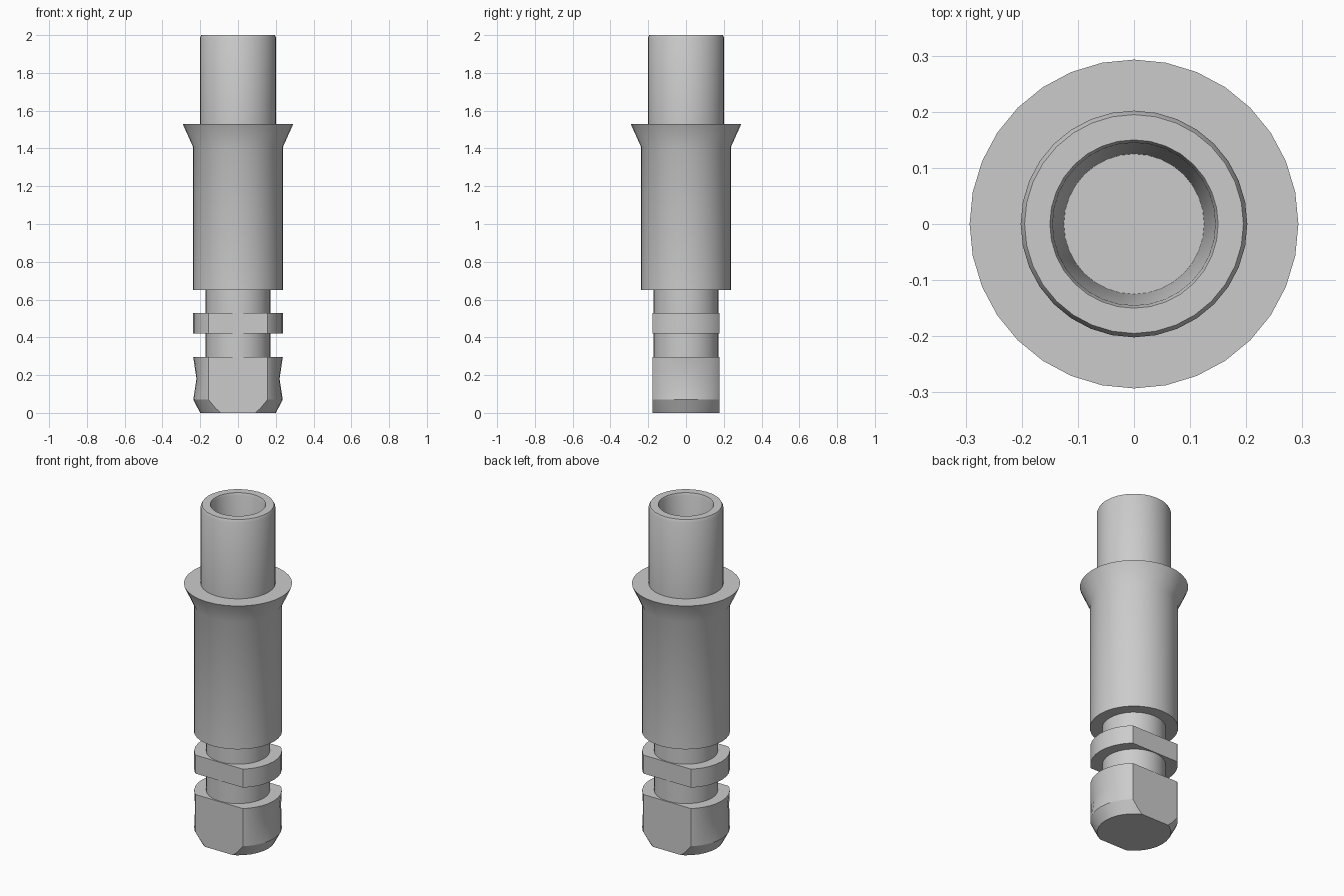
import bpy
import bmesh
import math
from mathutils import Vector

cube = bpy.data.objects.get("Cube")
if cube:
    bpy.data.objects.remove(cube, do_unlink=True)

grey = bpy.data.materials.new("plain_grey")
grey.use_nodes = True
GREY = (0.6, 0.6, 0.6, 1)
grey.diffuse_color = GREY
grey.node_tree.nodes["Principled BSDF"].inputs["Base Color"].default_value = GREY


def lathe(name, profile, segments=32, flat=None, dent=None):
    """Revolve (radius, z) points; optionally slice flats at y = +-flat
    and press the sides in at one height, dent = (z, depth)."""
    bm = bmesh.new()
    rings = []
    for radius, z in profile:
        ring = []
        for i in range(segments):
            a = math.tau * i / segments
            r = radius
            if dent and z == dent[0]:
                r -= dent[1] * max(0, (abs(math.cos(a)) - 0.75) * 4)
            ring.append(bm.verts.new((r * math.cos(a), r * math.sin(a), z)))
        rings.append(ring)
    for low, high in zip(rings, rings[1:]):
        for i in range(segments):
            j = (i + 1) % segments
            bm.faces.new((low[i], low[j], high[j], high[i]))
    bm.faces.new(rings[0][::-1])
    bm.faces.new(rings[-1])
    if flat:
        for side in (1, -1):
            cut = bmesh.ops.bisect_plane(
                bm, geom=bm.verts[:] + bm.edges[:] + bm.faces[:],
                plane_co=Vector((0, side * flat, 0)),
                plane_no=Vector((0, side, 0)), clear_outer=True)
            edges = [e for e in cut["geom_cut"] if isinstance(e, bmesh.types.BMEdge)]
            bmesh.ops.holes_fill(bm, edges=edges, sides=0)
    bmesh.ops.recalc_face_normals(bm, faces=bm.faces[:])
    mesh = bpy.data.meshes.new(name)
    bm.to_mesh(mesh)
    bm.free()
    mesh.materials.append(grey)
    obj = bpy.data.objects.new(name, mesh)
    bpy.context.collection.objects.link(obj)
    bpy.ops.object.select_all(action="DESELECT")
    obj.select_set(True)
    bpy.context.view_layer.objects.active = obj
    bpy.ops.object.shade_smooth_by_angle(angle=math.radians(25))
    return obj


# Foot with two flats, chamfered bottom and pressed-in sides
lathe("foot", [(0.2, 0), (0.237, 0.07), (0.237, 0.18), (0.237, 0.295)],
      flat=0.177, dent=(0.18, 0.017))

# Narrow neck and the flattened locking band around it
lathe("neck", [(0.172, 0.29), (0.172, 0.66)])
lathe("locking_band", [(0.237, 0.42), (0.237, 0.53)], flat=0.177)

# Main sleeve flaring out to a flat collar
lathe("sleeve", [(0.239, 0.65), (0.239, 1.41), (0.293, 1.53)])

# Upper tube with a softened rim and a tapered bore
lathe("tube", [(0.202, 1.52), (0.202, 1.985), (0.195, 2), (0.15, 2),
               (0.145, 1.985), (0.125, 1.54)])
